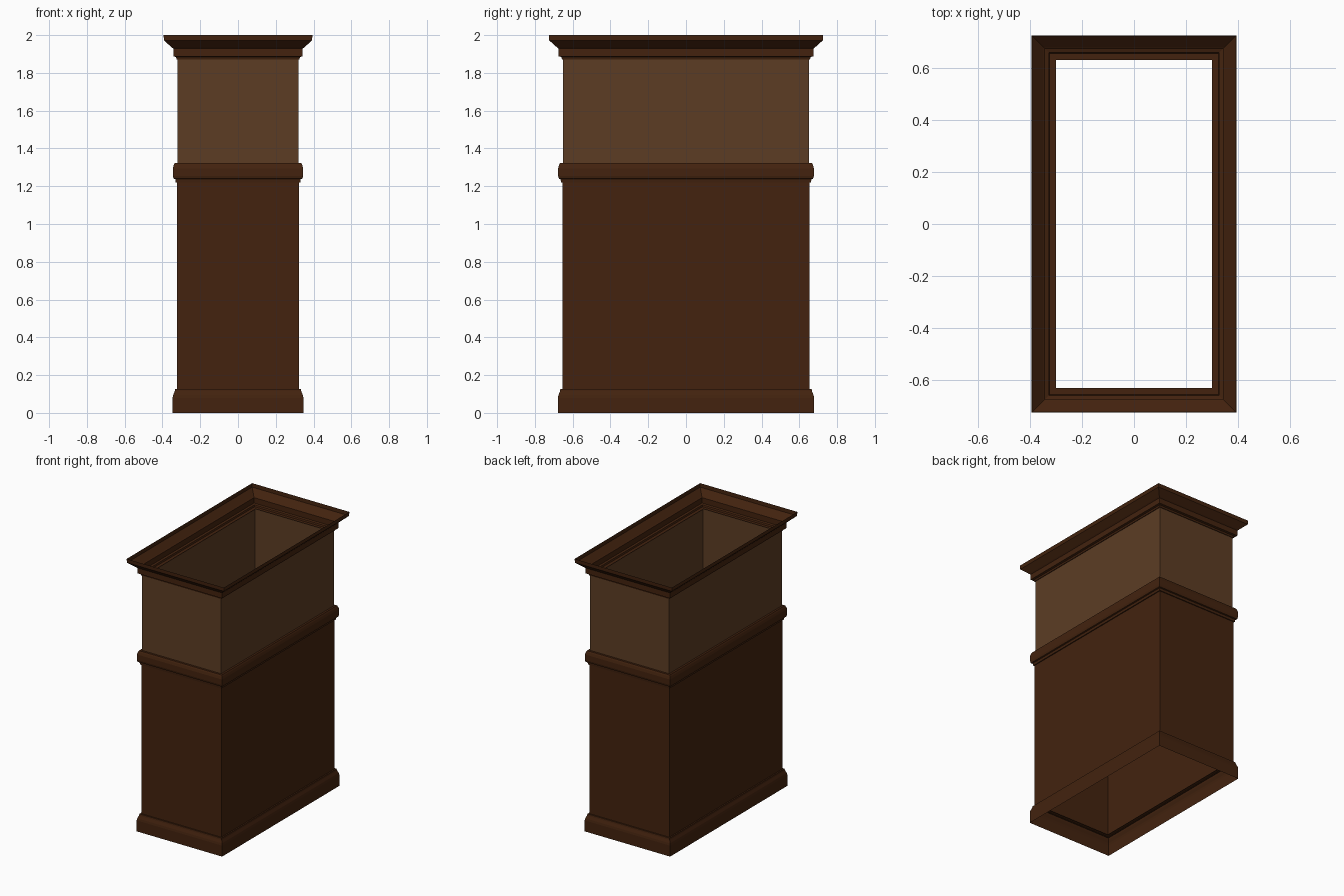
import bpy, bmesh

if "Cube" in bpy.data.objects:
    bpy.data.objects.remove(bpy.data.objects["Cube"])

def material(name, rgb):
    m = bpy.data.materials.new(name)
    m.diffuse_color = (*rgb, 1)
    m.use_nodes = True
    m.node_tree.nodes["Principled BSDF"].inputs["Base Color"].default_value = m.diffuse_color
    return m

DARK = material("dark wood", (0.056, 0.0165, 0.0045))
TAN = material("tan panel", (0.107, 0.046, 0.0175))
EXTRA = 0.332  # how much further the section reaches in y than in x

def ring(name, profile, mat):
    """Sweep an open profile of (half width, z) around the rectangle with mitred corners."""
    bm = bmesh.new()
    rows = []
    for r, z in profile:
        rows.append([bm.verts.new((sx * r, sy * (r + EXTRA), z))
                     for sx, sy in ((-1, -1), (1, -1), (1, 1), (-1, 1))])
    for a, b in zip(rows, rows[1:]):
        for i in range(4):
            j = (i + 1) % 4
            bm.faces.new((a[i], a[j], b[j], b[i]))
    me = bpy.data.meshes.new(name)
    bm.to_mesh(me)
    bm.free()
    me.materials.append(mat)
    ob = bpy.data.objects.new(name, me)
    bpy.context.collection.objects.link(ob)
    return ob

# Plain walls, open at top and bottom
ring("lower_walls", [(0.323, 0.125), (0.323, 1.225)], DARK)
ring("upper_walls", [(0.320, 1.32), (0.320, 1.872)], TAN)

# Skirting with a stepped top and inner lip
ring("base_moulding", [(0.346, 0), (0.346, 0.08), (0.343, 0.095), (0.335, 0.115),
                       (0.333, 0.127), (0.300, 0.127)], DARK)

# Waist rail
ring("middle_rail", [(0.303, 1.22), (0.330, 1.22), (0.332, 1.237), (0.341, 1.24), (0.345, 1.255),
                     (0.345, 1.295), (0.340, 1.312), (0.335, 1.322), (0.303, 1.322)], DARK)

# Flared crown, open like a funnel
ring("crown_moulding", [(0.300, 1.872), (0.325, 1.872), (0.328, 1.884), (0.342, 1.888),
                        (0.342, 1.928), (0.350, 1.934), (0.392, 1.972), (0.394, 2.0)], DARK)
